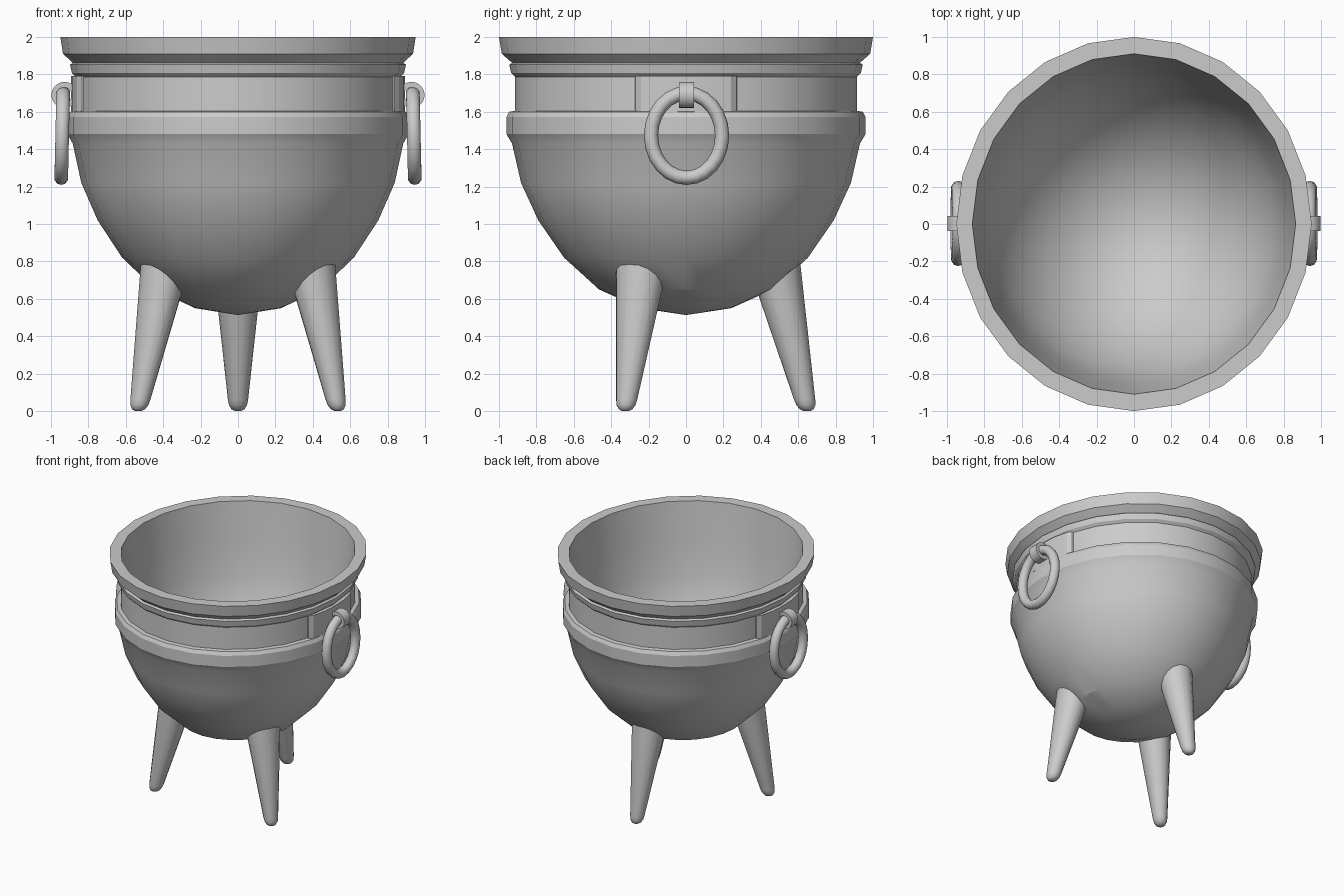
import bpy, bmesh, math
from mathutils import Vector

if "Cube" in bpy.data.objects:
    bpy.data.objects.remove(bpy.data.objects["Cube"])

SX = 0.95            # the pot is slightly narrower in x


def finish(name, bm, angle=30):
    bmesh.ops.remove_doubles(bm, verts=bm.verts, dist=1e-5)
    bmesh.ops.recalc_face_normals(bm, faces=bm.faces)
    me = bpy.data.meshes.new(name)
    bm.to_mesh(me)
    bm.free()
    ob = bpy.data.objects.new(name, me)
    bpy.context.collection.objects.link(ob)
    bpy.ops.object.select_all(action='DESELECT')
    ob.select_set(True)
    bpy.context.view_layer.objects.active = ob
    bpy.ops.object.shade_smooth_by_angle(angle=math.radians(angle))
    return ob


def skin(bm, rings, closed=False, caps=False):
    """Join equal-length rings of points with quads."""
    vs = [[bm.verts.new(p) for p in r] for r in rings]
    n = len(vs[0])
    for i in range(len(vs) if closed else len(vs) - 1):
        a, b = vs[i], vs[(i + 1) % len(vs)]
        for j in range(n):
            k = (j + 1) % n
            bm.faces.new((a[j], a[k], b[k], b[j]))
    if caps:
        bm.faces.new(vs[0])
        bm.faces.new(vs[-1])


def circle(n):
    return [(math.cos(2 * math.pi * i / n), math.sin(2 * math.pi * i / n)) for i in range(n)]


# Pot body: outer rim, mouldings, bowl, then the tapering inside surface
outer = [(1.0, 2.0), (0.985, 1.91), (0.93, 1.862), (0.945, 1.852), (0.935, 1.807),
         (0.914, 1.787), (0.914, 1.605), (0.945, 1.6), (0.96, 1.572), (0.96, 1.48),
         (0.93, 1.43), (0.882, 1.22), (0.79, 1.02), (0.652, 0.82), (0.465, 0.65),
         (0.242, 0.55), (0.0, 0.513)]
inner = [(0.91, 2.0), (0.875, 1.7), (0.84, 1.43), (0.79, 1.24), (0.705, 1.06), (0.58, 0.885),
         (0.415, 0.735), (0.215, 0.637), (0.0, 0.603)]
bm = bmesh.new()
for prof in (outer, inner, [outer[0], inner[0]]):
    skin(bm, [[(r * c * SX, r * s, z) for c, s in circle(24)] for r, z in prof])
bmesh.ops.dissolve_degenerate(bm, edges=bm.edges, dist=1e-5)
finish("pot_body", bm, 18.5)

# Three splayed legs, tops trimmed to sit inside the bowl wall
for name, ang in (("back_leg", 90), ("front_left_leg", 210), ("front_right_leg", 330)):
    out = Vector((math.cos(math.radians(ang)), math.sin(math.radians(ang)), 0))
    side = Vector((-out.y, out.x, 0))

    def leg_point(c, s, r, z):
        p = out * (0.648 - 0.225 * z + r * c) + side * (r * s)
        return Vector((p.x * SX, p.y, z))

    rings = [[leg_point(c, s, r, z) for c, s in circle(16)]
             for r, z in ((0.018, 0.0), (0.037, 0.01), (0.051, 0.032), (0.057, 0.062))]
    top = []
    for c, s in circle(16):
        z = 0.3
        while z < 1.0:
            p = leg_point(c, s, 0.05 + 0.115 * z, z)
            if (p.x / SX) ** 2 + p.y ** 2 + (z - 1.385) ** 2 < 0.84 ** 2:
                break
            z += 0.005
        top.append(p)
    bm = bmesh.new()
    skin(bm, rings + [top], caps=True)
    finish(name, bm, 40)

# Handle plate, hanger loop and hanging ring on each side
for label, sx in (("left", -1), ("right", 1)):
    # plate wraps the neck: curved front, matching curved back
    bm = bmesh.new()
    front = [(0.835, 0.27), (0.86, 0.24), (0.888, 0.12), (0.893, 0.0)]
    back = [(0.825, 0.272), (0.842, 0.225), (0.86, 0.0)]
    half = front + [(x, -y) for x, y in front[-2::-1]]
    plan = half + [(x, -y) for x, y in back] + [(x, y) for x, y in back[-2::-1]]
    skin(bm, [[(sx * x, y, z) for x, y in plan] for z in (1.597, 1.79)], caps=True)
    finish(label + "_handle_plate", bm, 20)

    bm = bmesh.new()
    loop = [(0.07, -0.04), (0.07, 0.04), (0.04, 0.04), (0.04, -0.04)]
    skin(bm, [[(sx * (0.928 + r * c), y + 0.003, 1.69 + r * s) for c, s in circle(20)]
              for r, y in loop], closed=True)
    finish(label + "_hanger_loop", bm)

    bm = bmesh.new()
    tube = 0.038
    rings = []
    for c, s in circle(24):
        rings.append([(sx * (0.94 - 0.005 * s + tube * v),
                       0.003 + c * (0.19 + tube * u), 1.473 + s * (0.226 + tube * u))
                      for u, v in circle(10)])
    skin(bm, rings, closed=True)
    finish(label + "_ring", bm, 50)
